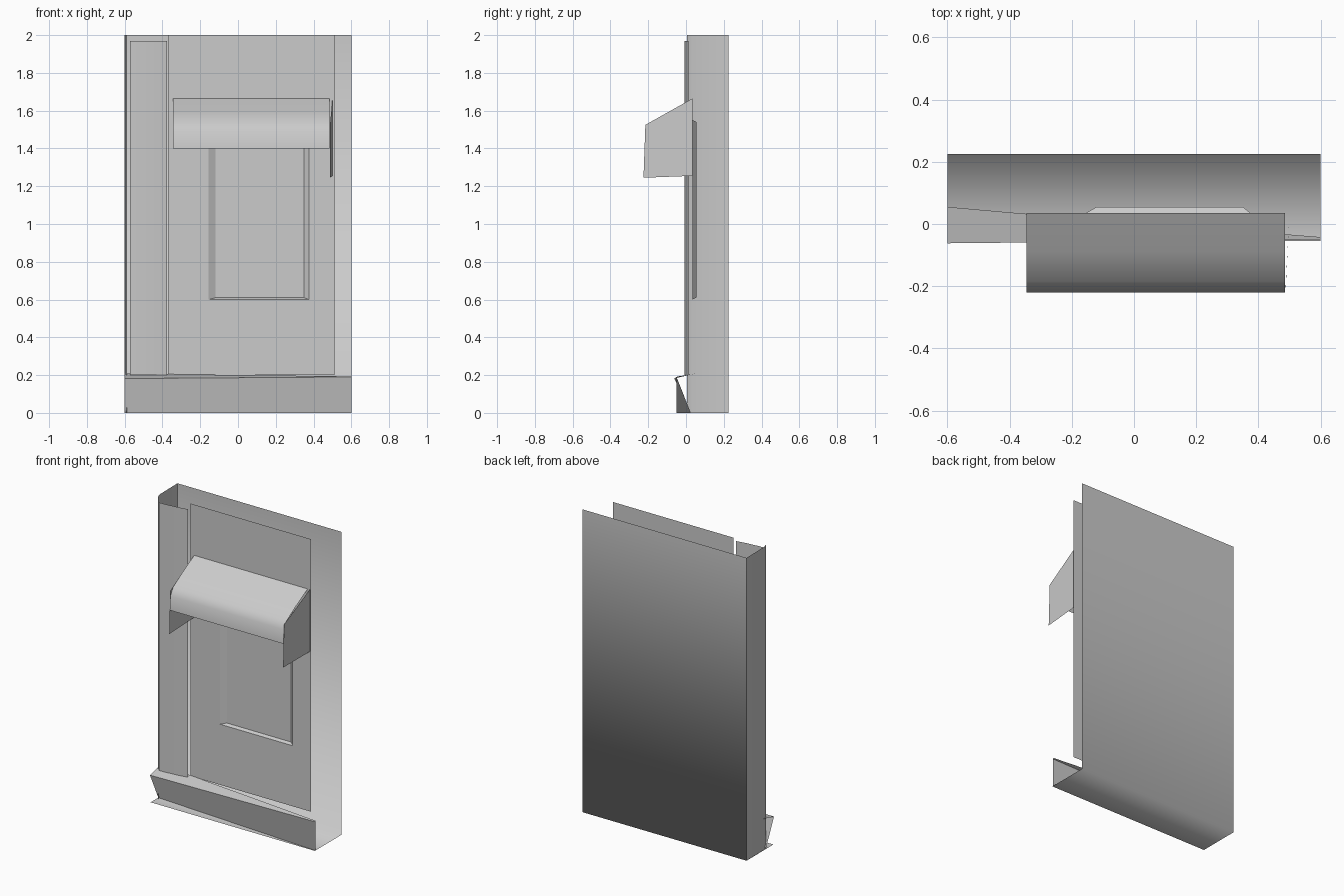
import bpy

if "Cube" in bpy.data.objects:
    bpy.data.objects.remove(bpy.data.objects["Cube"])


def sheet(name, verts, faces, smooth=False):
    """Thin open surface made from a few points."""
    me = bpy.data.meshes.new(name)
    me.from_pydata(verts, [], faces)
    for p in me.polygons:
        p.use_smooth = smooth
    ob = bpy.data.objects.new(name, me)
    bpy.context.collection.objects.link(ob)
    return ob


def sweep_x(name, profile, x0, x1):
    """Sweep a (y, z) profile along x."""
    n = len(profile)
    verts = [(x, y, z) for x in (x0, x1) for y, z in profile]
    faces = [(i, i + n, i + n + 1, i + 1) for i in range(n - 1)]
    return sheet(name, verts, faces, True)


def sweep_z(name, profile, z0, z1, smooth=True):
    """Sweep an (x, y) profile along z."""
    n = len(profile)
    verts = [(x, y, z) for z in (z0, z1) for x, y in profile]
    faces = [(i, i + 1, i + n + 1, i + n) for i in range(n - 1)]
    return sheet(name, verts, faces, smooth)


def rect(x0, x1, z0, z1, y):
    return [(x0, y, z0), (x1, y, z0), (x1, y, z1), (x0, y, z1)]


# Back wall running into the floor
sweep_x("back_and_floor", [(-0.055, 0), (0.225, 0), (0.225, 2)], 0.6, -0.6)

# Left side wall, leaning slightly inward at the front
sweep_z("left_wall", [(-0.6, 0.225), (-0.597, 0.035), (-0.587, 0.005)], 0, 2)

# Upright strip at the left of the front
sweep_z("corner_strip", [(-0.572, -0.009), (-0.52, -0.006), (-0.43, 0.003), (-0.375, 0.013)], 0.2, 1.97)

# Front wall with a shallow recessed window
ring = [(i, (i + 1) % 4, (i + 1) % 4 + 4, i + 4) for i in range(4)]
sheet("front_wall",
      rect(-0.37, 0.51, 0.2, 2, 0.035) + rect(-0.155, 0.375, 0.6, 1.55, 0.035), ring)
sheet("window_recess",
      rect(-0.155, 0.375, 0.6, 1.55, 0.035) + rect(-0.12, 0.35, 0.61, 1.54, 0.055),
      ring + [(4, 5, 6, 7)])

# Small crooked plate below the window
sheet("low_plate", [(0.035, 0.03, 0.215), (0.228, 0.03, 0.23),
                    (0.228, 0.03, 0.485), (0.02, 0.03, 0.49)], [(0, 1, 2, 3)])

# Twisted skirt along the bottom with a tapering ledge on top
sheet("skirt", [(-0.6, 0.025, 0), (0.6, -0.05, 0), (0.6, -0.05, 0.19), (-0.6, -0.062, 0.182),
                (0.6, -0.042, 0.193), (-0.375, 0.035, 0.205), (-0.6, 0.055, 0.21)],
      [(0, 1, 2, 3), (3, 2, 4, 5, 6)])

# Canopy with curved front and side flaps
top = [(0.035, 1.665), (-0.09, 1.597), (-0.185, 1.538), (-0.213, 1.49), (-0.22, 1.4)]
sweep_x("canopy", top, 0.485, -0.345)
for name, x in (("canopy_flap_left", -0.345), ("canopy_flap_right", 0.487)):
    dx = 0.013 if x > 0 else 0
    side = [(x + dx, 0.035, 1.255), (x, -0.225, 1.245), (x, -0.215, 1.525), (x + dx, 0.035, 1.665)]
    sheet(name, side, [(0, 1, 2, 3)])
